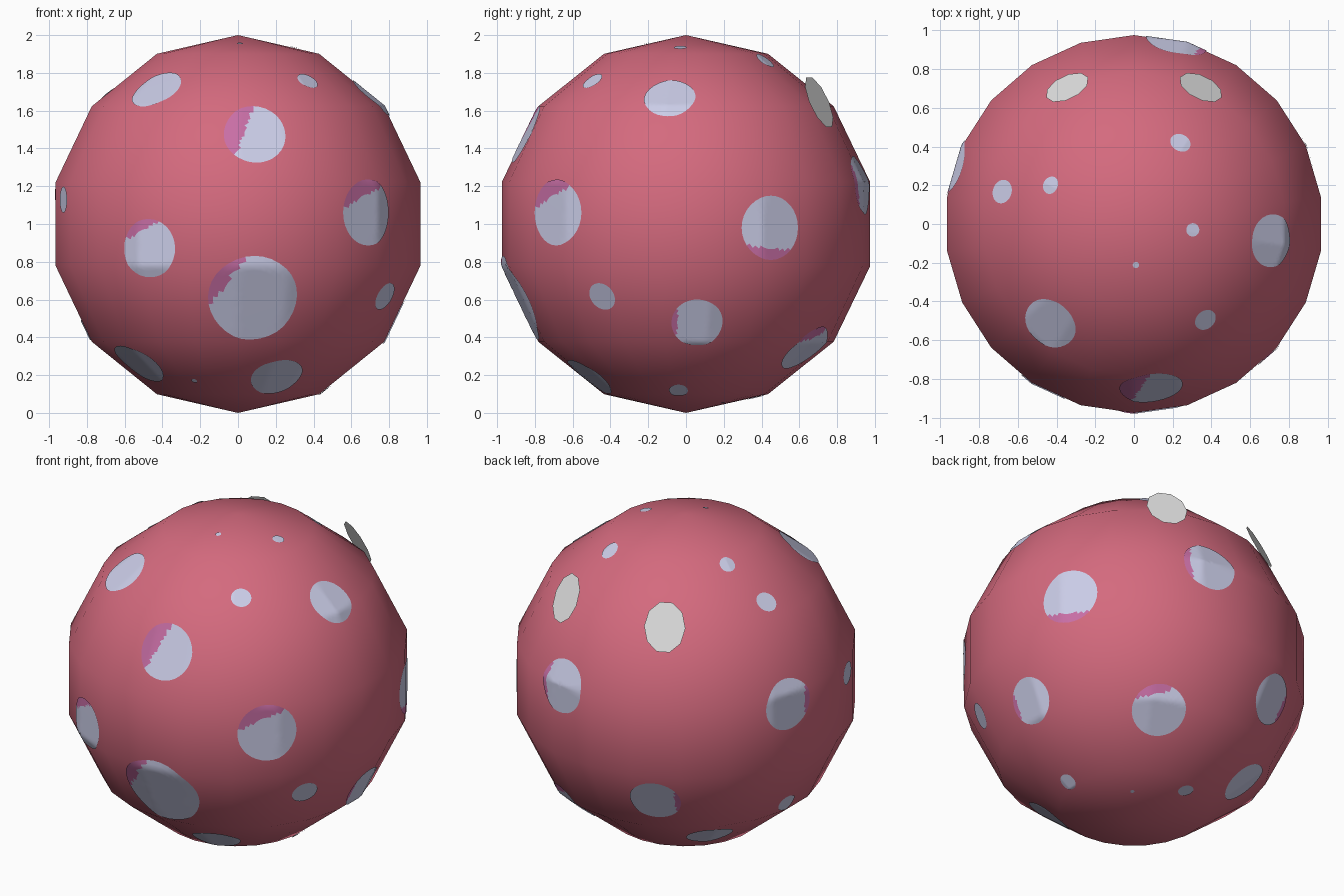
import bpy, bmesh, math
from mathutils import Vector
from mathutils.bvhtree import BVHTree

if "Cube" in bpy.data.objects:
    bpy.data.objects.remove(bpy.data.objects["Cube"])


def material(name, r, g, b):
    lin = [((c / 255 + 0.055) / 1.055) ** 2.4 for c in (r, g, b)]
    m = bpy.data.materials.new(name)
    m.diffuse_color = (*lin, 1)
    m.use_nodes = True
    m.node_tree.nodes["Principled BSDF"].inputs["Base Color"].default_value = m.diffuse_color
    return m


RED = material("rose red", 212, 106, 126)
SPOT = material("pale blue grey", 204, 206, 233)
PINK = material("orchid pink", 200, 110, 165)
WHITE = material("off white", 240, 240, 240)
CENTRE = Vector((0, 0, 1))


def finish(name, bm, mats, smooth=True):
    mesh = bpy.data.meshes.new(name)
    bm.to_mesh(mesh)
    ob = bpy.data.objects.new(name, mesh)
    bpy.context.collection.objects.link(ob)
    for m in mats:
        mesh.materials.append(m)
    if smooth:
        bpy.ops.object.select_all(action='DESELECT')
        ob.select_set(True)
        bpy.context.view_layer.objects.active = ob
        bpy.ops.object.shade_smooth_by_angle(angle=math.radians(35))
    return ob


# Body: half profile with 7 bands, spun into 22 segments
bm = bmesh.new()
prof = [bm.verts.new((0, math.sin(math.pi * i / 7), 1 + math.cos(math.pi * i / 7))) for i in range(8)]
edges = [bm.edges.new(p) for p in zip(prof, prof[1:])]
bmesh.ops.spin(bm, geom=prof + edges, cent=(0, 0, 0), axis=(0, 0, 1),
               angle=2 * math.pi, steps=22, use_duplicate=False)
bmesh.ops.remove_doubles(bm, verts=bm.verts, dist=1e-4)
bmesh.ops.recalc_face_normals(bm, faces=bm.faces)
tree = BVHTree.FromBMesh(bm)
finish("body", bm, [RED])
bm.free()


# Spots: thin round patches draped over the body, some with a pink rim
def spot(name, pos, r, pink=None, limit=1.0, rings=9, segs=32):
    n = (Vector(pos) - CENTRE).normalized()
    east = Vector((0, 0, 1)).cross(n).normalized()
    north = n.cross(east)
    bm = bmesh.new()

    def drape(u, v):
        d = (n + east * u + north * v).normalized()
        hit = tree.ray_cast(CENTRE, d)[0]
        return bm.verts.new(hit + d * 0.005)

    mid = drape(0, 0)
    loops = []
    for k in range(1, rings + 1):
        q = r * k / rings
        loops.append([drape(q * math.cos(2 * math.pi * j / segs), q * math.sin(2 * math.pi * j / segs))
                      for j in range(segs)])
    for k in range(rings):
        for j in range(segs):
            i = (j + 1) % segs
            if k == 0:
                f = bm.faces.new((mid, loops[0][j], loops[0][i]))
            else:
                f = bm.faces.new((loops[k - 1][j], loops[k][j], loops[k][i], loops[k - 1][i]))
            a = 2 * math.pi * (j + 0.5) / segs
            if pink is not None and (k + 0.5) / rings * math.cos(a - math.radians(pink)) > limit:
                f.material_index = 1
    finish(name, bm, [SPOT, PINK])
    bm.free()


# position, radius, optional pink direction in degrees and where it starts
SPOTS = [
    ((0.09, -0.86, 1.48), 0.17, 160, 0.35), ((0.69, -0.69, 1.06), 0.18, 115, 0.5),
    ((-0.48, -0.86, 0.87), 0.16, 115, 0.65), ((0.08, -0.90, 0.60), 0.25, 150, 0.68),
    ((0.88, 0.46, 0.98), 0.175, 265, 0.62), ((0.84, 0.06, 0.47), 0.14, 180, 0.78),
    ((0.35, 0.64, 0.33), 0.16, 110, 0.65), ((0.22, 0.94, 1.21), 0.165, 180, 0.72),
    ((-0.94, 0.30, 1.155), 0.16, 0, 0.75), ((-0.36, 0.83, 0.58), 0.155, 0, 0.78),
    ((-0.43, -0.51, 1.71), 0.145), ((0.70, -0.085, 1.66), 0.14),
    ((0.365, -0.49, 1.75), 0.06), ((0.77, -0.44, 0.62), 0.08),
    ((-0.54, -0.37, 0.24), 0.155), ((0.21, -0.52, 0.18), 0.145),
    ((-0.235, -0.48, 0.155), 0.016), ((-0.94, -0.30, 1.13), 0.07),
    ((0.30, -0.03, 1.925), 0.035), ((0.24, 0.42, 1.865), 0.055),
    ((0.46, -0.04, 0.12), 0.05), ((-0.69, 0.17, 1.70), 0.063),
    ((-0.43, 0.20, 1.87), 0.047), ((0.01, -0.21, 1.95), 0.017),
    ((-0.475, 0.435, 0.235), 0.14), ((-0.81, 0.14, 0.435), 0.06),
    ((0.18, 0.20, 0.04), 0.012), ((-0.08, 0.37, 0.074), 0.045),
]
for i, s in enumerate(SPOTS):
    spot(f"spot_{i + 1}", *s)

# Eyes: two flat ten-sided ovals on the back, mirrored in x
for side, name in ((1, "right_eye"), (-1, "left_eye")):
    az, el = math.radians(26), math.radians(24)
    n = Vector((side * math.sin(az) * math.cos(el), math.cos(az) * math.cos(el), math.sin(el)))
    across = Vector((0, 0, 1)).cross(n).normalized()
    up = n.cross(across)
    c = Vector((side * 0.345, 0.705, 1.645))
    bm = bmesh.new()
    ring = [bm.verts.new(c + across * 0.12 * math.cos(t) + up * 0.15 * math.sin(t))
            for t in (2 * math.pi * j / 10 for j in range(10))]
    bm.faces.new(ring)
    finish(name, bm, [WHITE], smooth=False)
    bm.free()
